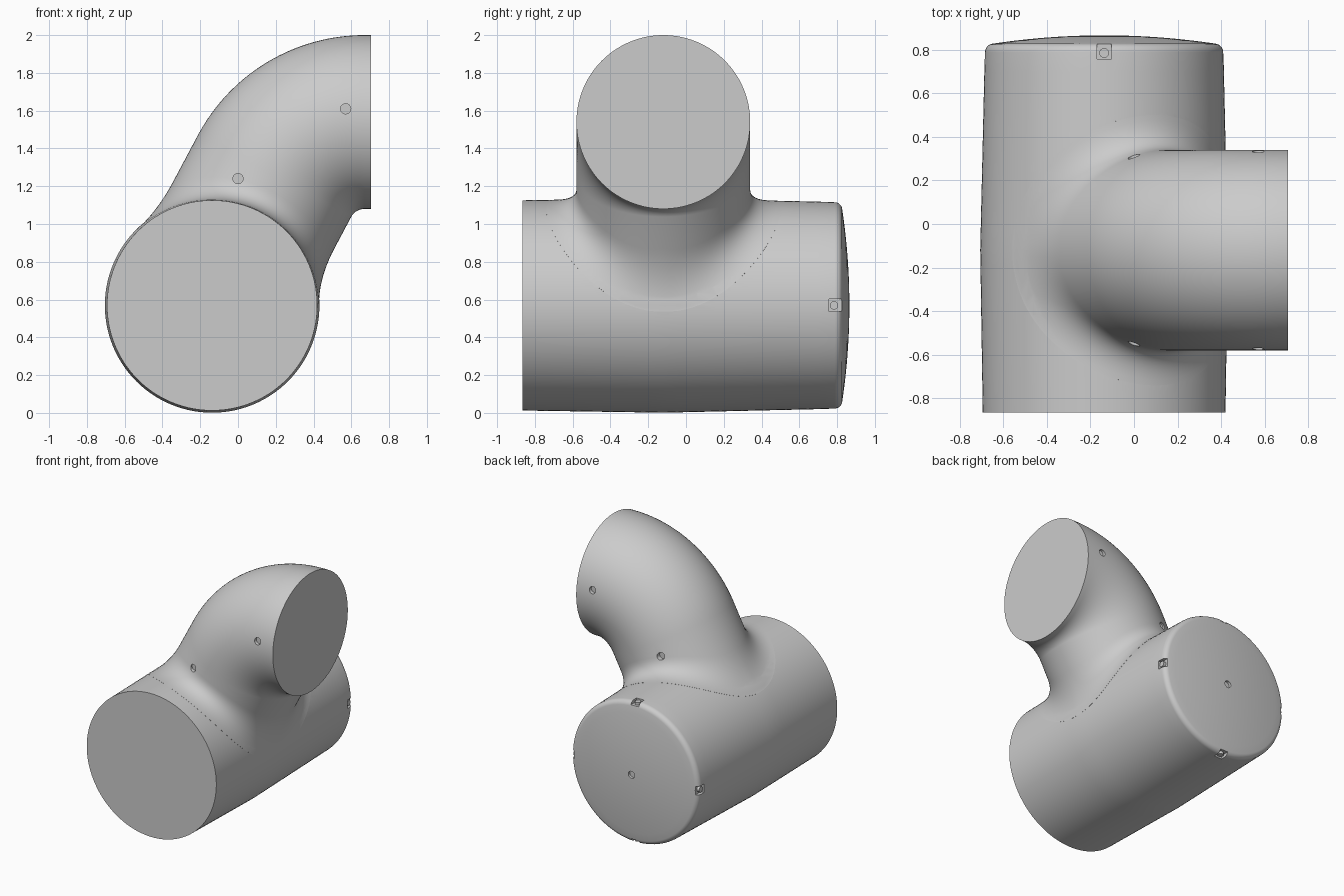
import bpy, bmesh, math
from mathutils import Vector, Matrix

cube = bpy.data.objects.get("Cube")
if cube:
    bpy.data.objects.remove(cube)

grey = bpy.data.materials.new("plain_grey")
grey.use_nodes = True
grey.diffuse_color = (0.6, 0.6, 0.6, 1)
grey.node_tree.nodes["Principled BSDF"].inputs["Base Color"].default_value = (0.6, 0.6, 0.6, 1)

CX, CZ, MID = -0.137, 0.569, -0.12     # axis of the drum, and the branch plane
SIDES = 112


def drum_radius(y):
    return 0.568 - (0.0155 if y < MID else 0.023) * abs(y - MID)


def add_object(name, bm):
    bmesh.ops.recalc_face_normals(bm, faces=bm.faces)
    mesh = bpy.data.meshes.new(name)
    bm.to_mesh(mesh)
    bm.free()
    mesh.materials.append(grey)
    obj = bpy.data.objects.new(name, mesh)
    bpy.context.collection.objects.link(obj)
    return obj


def loft(name, rings, tip=None):
    """Skin closed rings; flat first end, flat or pointed last end."""
    bm = bmesh.new()
    rows = [[bm.verts.new(p) for p in ring] for ring in rings]
    for a, b in zip(rows, rows[1:]):
        for i in range(len(a)):
            j = (i + 1) % len(a)
            bm.faces.new((a[i], a[j], b[j], b[i]))
    bm.faces.new(rows[0])
    last = rows[-1]
    if tip is None:
        bm.faces.new(last)
    else:
        end = bm.verts.new(tip)
        for i in range(len(last)):
            bm.faces.new((last[i], last[(i + 1) % len(last)], end))
    return add_object(name, bm)


def on_drum(r, phi, y):
    return Vector((CX + r * math.cos(phi), y, CZ + r * math.sin(phi)))


def boolean(target, cutter, operation):
    mod = target.modifiers.new(operation, 'BOOLEAN')
    mod.operation, mod.object, mod.solver = operation, cutter, 'EXACT'
    bpy.context.view_layer.objects.active = target
    bpy.ops.object.modifier_apply(modifier=mod.name)
    bpy.data.objects.remove(cutter)


# Drum: slightly barrelled, flat front, rounded rim and shallow dome at the back
profile = []
for y0, y1 in ((-0.865, MID), (MID, 0.787)):
    profile += [(drum_radius(y), y) for y in (y0 + (y1 - y0) * k / 10 for k in range(10))]
rim = drum_radius(0.787) - 0.04
for k in range(9):
    a = math.radians(81) * k / 8
    profile.append((rim + 0.04 * math.cos(a), 0.787 + 0.04 * math.sin(a)))
edge_r, edge_y = profile[-1]
for k in range(1, 10):
    f = 1 - k / 10
    profile.append((edge_r * f, edge_y + (0.865 - edge_y) * (1 - f * f)))
angles = [2 * math.pi * i / SIDES for i in range(SIDES)]
body = loft("elbow_housing", [[on_drum(r, a, y) for a in angles] for r, y in profile],
            (CX, 0.865, CZ))

# Branch: bent tube that leans towards the drum axis
R_BEND, R_TUBE, TURN = 0.54, 0.46, 62
BEND = Vector((0.67, MID, 1.0))
Y = Vector((0, 1, 0))


def tube_ring(deg, shift=0.0):
    t = math.radians(deg)
    e = Vector((math.cos(t), 0, math.sin(t)))
    mid = BEND + e * R_BEND + Vector((shift, 0, 0))
    return [mid + R_TUBE * (math.cos(a) * e + math.sin(a) * Y) for a in angles]


rings = [tube_ring(90, 0.035)] + [tube_ring(90 + TURN * k / 32) for k in range(33)]

# Flared fillet from the tube on to the drum
t_end = math.radians(90 + TURN)
e = Vector((math.cos(t_end), 0, math.sin(t_end)))
down = Vector((-math.sin(t_end), 0, math.cos(t_end)))
STEPS = 12
flare = [[] for _ in range(STEPS + 2)]
for a, start in zip(angles, rings[-1]):
    r = drum_radius(start.y)
    off = Vector((start.x - CX, 0, start.z - CZ))
    b = off.dot(down)
    hit = start + down * (-b - math.sqrt(b * b - off.dot(off) + r * r))
    phi = math.atan2(hit.z - CZ, hit.x - CX)
    normal = Vector((math.cos(phi), 0, math.sin(phi)))
    around = Vector((-math.sin(phi), 0, math.cos(phi)))
    out = math.cos(a) * e + math.sin(a) * Y
    out = (out - normal * out.dot(normal)).normalized()
    side = abs(math.sin(a))
    rise, reach = 0.2 - 0.08 * side, 0.16
    y2 = hit.y + reach * out.y
    phi2 = phi + reach * out.dot(around) / r
    top, foot = hit - down * rise, on_drum(drum_radius(y2) + 0.0008, phi2, y2)
    for k in range(STEPS + 1):
        s = k / STEPS
        flare[k].append((1 - s) ** 2 * top + 2 * s * (1 - s) * hit + s * s * foot)
    flare[-1].append(on_drum(drum_radius(y2) - 0.05, phi2, y2))
branch = loft("branch", rings + flare, (CX + 0.1, MID, CZ + 0.2))
boolean(body, branch, 'UNION')


def rod(name, radius, depth, place, turn):
    bm = bmesh.new()
    bmesh.ops.create_cone(bm, cap_ends=True, segments=24, radius1=radius, radius2=radius,
                          depth=depth, matrix=Matrix.Translation(place) @ turn)
    return add_object(name, bm)


# Shallow screw recesses on both sides of the branch and in the dome
along_y = Matrix.Rotation(math.pi / 2, 4, 'X')
for x, z, half in ((0.57, 1.61, 0.43), (0.0, 1.24, 0.405)):
    for s in (-1, 1):
        boolean(body, rod("recess", 0.027, 0.2, (x, MID + s * (half + 0.1), z), along_y),
                'DIFFERENCE')
boolean(body, rod("dome_recess", 0.027, 0.1, (CX, 0.895, CZ), along_y), 'DIFFERENCE')

# Four rim notches, each with a small peg
parts = [body]
for k in range(4):
    spin = Matrix.Translation((CX, 0, CZ)) @ Matrix.Rotation(k * math.pi / 2, 4, 'Y')
    bm = bmesh.new()
    bmesh.ops.create_cube(bm, size=1, matrix=spin @ Matrix.Translation((0, 0.792, 0.55))
                          @ Matrix.Diagonal((0.066, 0.07, 0.06, 1)))
    boolean(body, add_object("notch", bm), 'DIFFERENCE')
    parts.append(rod("notch_peg", 0.022, 0.04, (0, 0, 0), spin @ Matrix.Translation((0, 0.784, 0.52))))

# Smooth shading with crisp edges
bpy.ops.object.select_all(action='DESELECT')
for obj in parts:
    obj.select_set(True)
bpy.context.view_layer.objects.active = body
bpy.ops.object.shade_smooth_by_angle(angle=math.radians(30))
